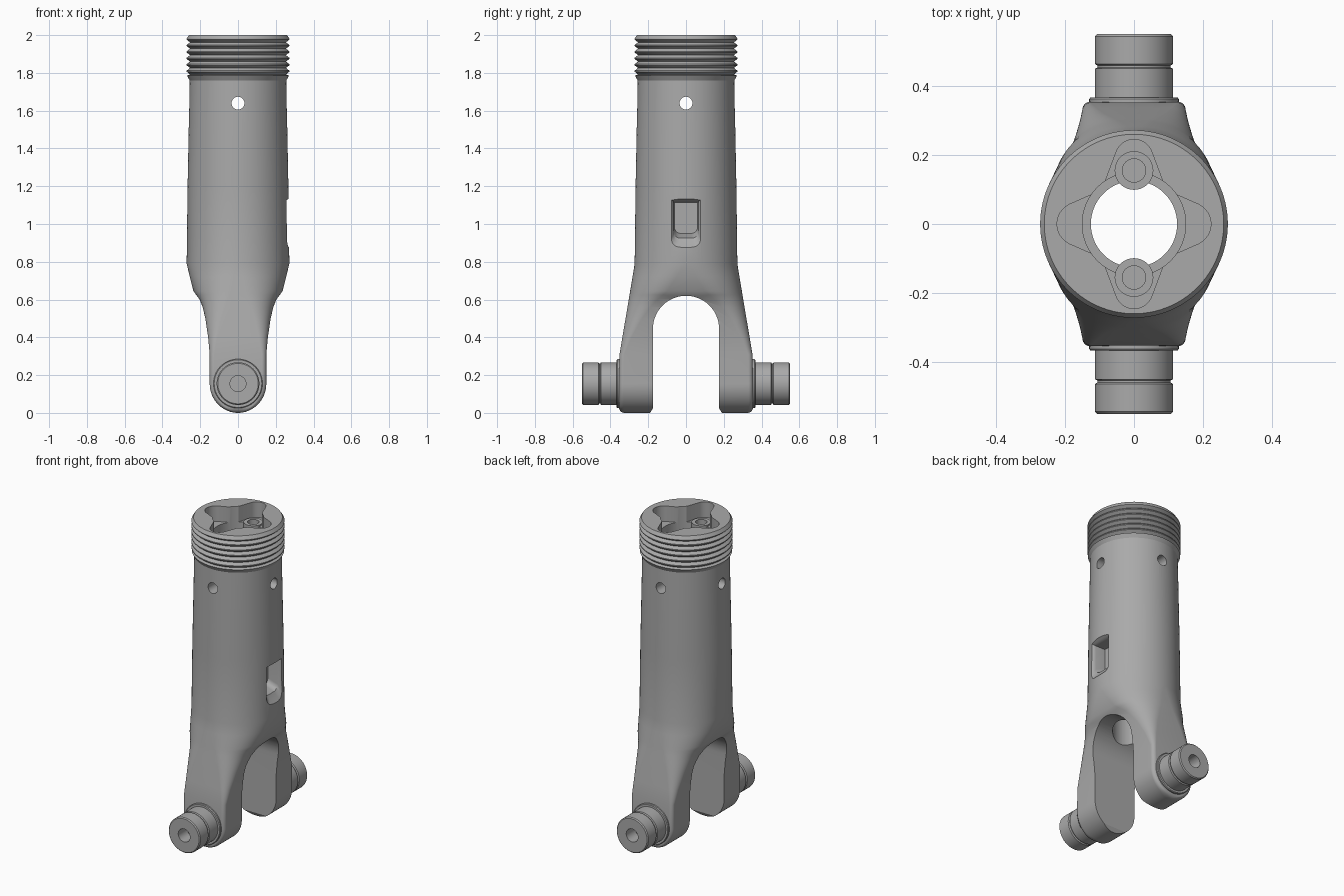
import bpy, bmesh
from math import sin, cos, pi, sqrt, radians
from mathutils import Vector

cube = bpy.data.objects.get("Cube")
if cube:
    bpy.data.objects.remove(cube, do_unlink=True)

steel = bpy.data.materials.new("grey steel")
steel.use_nodes = True
grey = (0.4, 0.4, 0.4, 1)
steel.diffuse_color = grey
steel.node_tree.nodes["Principled BSDF"].inputs["Base Color"].default_value = grey


def loft(name, rings):
    """Skin a stack of equal rings and cap both ends."""
    bm = bmesh.new()
    rows = [[bm.verts.new(p) for p in ring] for ring in rings]
    n = len(rows[0])
    for a, b in zip(rows, rows[1:]):
        for i in range(n):
            j = (i + 1) % n
            bm.faces.new((a[i], a[j], b[j], b[i]))
    bm.faces.new(rows[0])
    bm.faces.new(rows[-1])
    bmesh.ops.recalc_face_normals(bm, faces=bm.faces)
    mesh = bpy.data.meshes.new(name)
    bm.to_mesh(mesh)
    bm.free()
    mesh.materials.append(steel)
    ob = bpy.data.objects.new(name, mesh)
    bpy.context.collection.objects.link(ob)
    return ob


def place(u, v, w, axis):
    return Vector({"x": (w, u, v), "y": (u, w, v), "z": (u, v, w)}[axis])


def lathe(name, profile, axis="z", centre=(0, 0), n=64):
    """Revolve (radius, distance) points about an axis."""
    return loft(name, [[place(centre[0] + r * cos(2 * pi * i / n),
                              centre[1] + r * sin(2 * pi * i / n), w, axis)
                        for i in range(n)] for r, w in profile])


def prism(name, outline, axis, lo, hi):
    return loft(name, [[place(u, v, w, axis) for u, v in outline] for w in (lo, hi)])


def arc(cx, cy, r, start, end, steps=16):
    angles = [radians(start + (end - start) * i / steps) for i in range(steps + 1)]
    return [(cx + r * cos(a), cy + r * sin(a)) for a in angles]


def combine(target, tool, operation="DIFFERENCE"):
    mod = target.modifiers.new("combine", "BOOLEAN")
    mod.object, mod.operation, mod.solver = tool, operation, "EXACT"
    bpy.context.view_layer.objects.active = target
    bpy.ops.object.modifier_apply(modifier=mod.name)
    bpy.data.objects.remove(tool, do_unlink=True)


def section(z, hx, hy, r, k=24):
    """Rounded rectangle; a circle when r equals both half widths."""
    ring = []
    for q, (sx, sy) in enumerate(((1, 1), (-1, 1), (-1, -1), (1, -1))):
        for j in range(k):
            a = pi / 2 * (q + (j + 0.5) / k)
            ring.append((sx * (hx - r) + r * cos(a), sy * (hy - r) + r * sin(a), z))
    return ring


# Rounded foot of the fork
rings = []
for i in range(15):
    a = radians(86) * (1 - i / 14)
    z, hx = 0.155 * (1 - sin(a)), 0.15 * cos(a)
    drop = max(0, 1 - z / 0.03)
    hy = 0.325 + 0.03 * sqrt(1 - drop * drop)
    rings.append(section(z, hx, hy, min(0.025, hx * 0.8)))
# Fork shoulders blending into the tube
for z, hx, hy, r in ((0.31, 0.15, 0.352, 0.025), (0.4, 0.158, 0.337, 0.05),
                     (0.5, 0.173, 0.32, 0.09), (0.56, 0.187, 0.31, 0.125),
                     (0.6, 0.203, 0.303, 0.155), (0.625, 0.222, 0.299, 0.185),
                     (0.645, 0.236, 0.296, 0.205), (0.72, 0.255, 0.283, 0.24)):
    rings.append(section(z, hx, hy, r))
# Tapered tube and collar
for z, r in ((0.79, 0.272), (1.2, 0.267), (1.76, 0.256), (1.785, 0.27)):
    rings.append(section(z, r, r, r))
# Thread
turns, pitch = 6, 0.034
for t in range(turns):
    z = 1.792 + t * pitch
    for dz, r in ((0, 0.254), (0.014, 0.272), (0.02, 0.272)):
        rings.append(section(z + dz, r, r, r))
rings.append(section(2, 0.26, 0.26, 0.26))
body = loft("fork_tube", rings)

# Arched slot between the legs
slot = [(0.2, -0.02), (0.19, 0.0), (0.175, 0.025)]
slot += arc(0, 0.445, 0.175, 0, 180, 32)
slot += [(-0.175, 0.025), (-0.19, 0.0), (-0.2, -0.02)]
combine(body, prism("slot_cutter", slot, "x", -0.5, 0.5))

# Bore and counterbore
combine(body, lathe("bore_cutter", [(0.125, 0.3), (0.125, 1.8), (0.15, 1.8), (0.15, 2.1)]))

# Lobed recess in the top face
for s in (1, -1):
    long_lobe = [(0.1 * s, 0.08 * s)] + arc(0, 0.19 * s, 0.055, 90 - 65 * s - 90 * (1 - s),
                                            90 + 65 * s - 90 * (1 - s)) + [(-0.1 * s, 0.08 * s)]
    if s < 0:
        long_lobe = [(-x, -y) for x, y in
                     [(-0.1, 0.08)] + arc(0, 0.19, 0.055, 155, 25) + [(0.1, 0.08)]]
    combine(body, prism("long_lobe_cutter", long_lobe, "z", 1.9, 2.1))
    side = [(0.1, -0.095)] + arc(0.16, 0, 0.063, -65, 65) + [(0.1, 0.095)]
    combine(body, prism("side_lobe_cutter", [(s * x, y) for x, y in side], "z", 1.9, 2.1))

# Screw bosses with blind holes
for s in (1, -1):
    c = (0, 0.155 * s)
    combine(body, lathe("boss", [(0.056, 1.7), (0.056, 1.91)], "z", c, 40), "UNION")
    combine(body, lathe("boss_hole_cutter", [(0.034, 1.8), (0.034, 2.1)], "z", c, 32))

# Cross holes near the thread
for axis in "xy":
    combine(body, lathe("cross_hole_cutter", [(0.034, -0.4), (0.034, 0.4)], axis, (0, 1.64), 32))

# Window pocket on one side, with a flared mouth and a sloping sill
pocket = []
for x, half, low, high in ((0.17, 0.062, 0.95, 1.115), (0.235, 0.066, 0.925, 1.118),
                           (0.25, 0.07, 0.9, 1.122), (0.275, 0.092, 0.87, 1.138),
                           (0.3, 0.112, 0.845, 1.15)):
    r = 0.035
    outline = ([(half, high)] + [(-half, high)] + arc(-half + r, low + r, r, 180, 270, 6)
               + arc(half - r, low + r, r, 270, 360, 6))
    pocket.append([place(y, z, x, "x") for y, z in outline])
combine(body, loft("pocket_cutter", pocket))

# Pivot pins on the legs
pin_profile = [(0.13, 0.33), (0.13, 0.362), (0.126, 0.367), (0.113, 0.367), (0.113, 0.45),
               (0.106, 0.454), (0.106, 0.459), (0.113, 0.464), (0.113, 0.544),
               (0.107, 0.55), (0.042, 0.55), (0.042, 0.46)]
parts = [body]
for s, name in ((-1, "front_pin"), (1, "back_pin")):
    parts.append(lathe(name, [(r, s * y) for r, y in pin_profile], "y", (0, 0.155)))

bpy.ops.object.select_all(action="DESELECT")
for ob in parts:
    ob.select_set(True)
bpy.context.view_layer.objects.active = body
bpy.ops.object.shade_smooth_by_angle(angle=radians(30))
